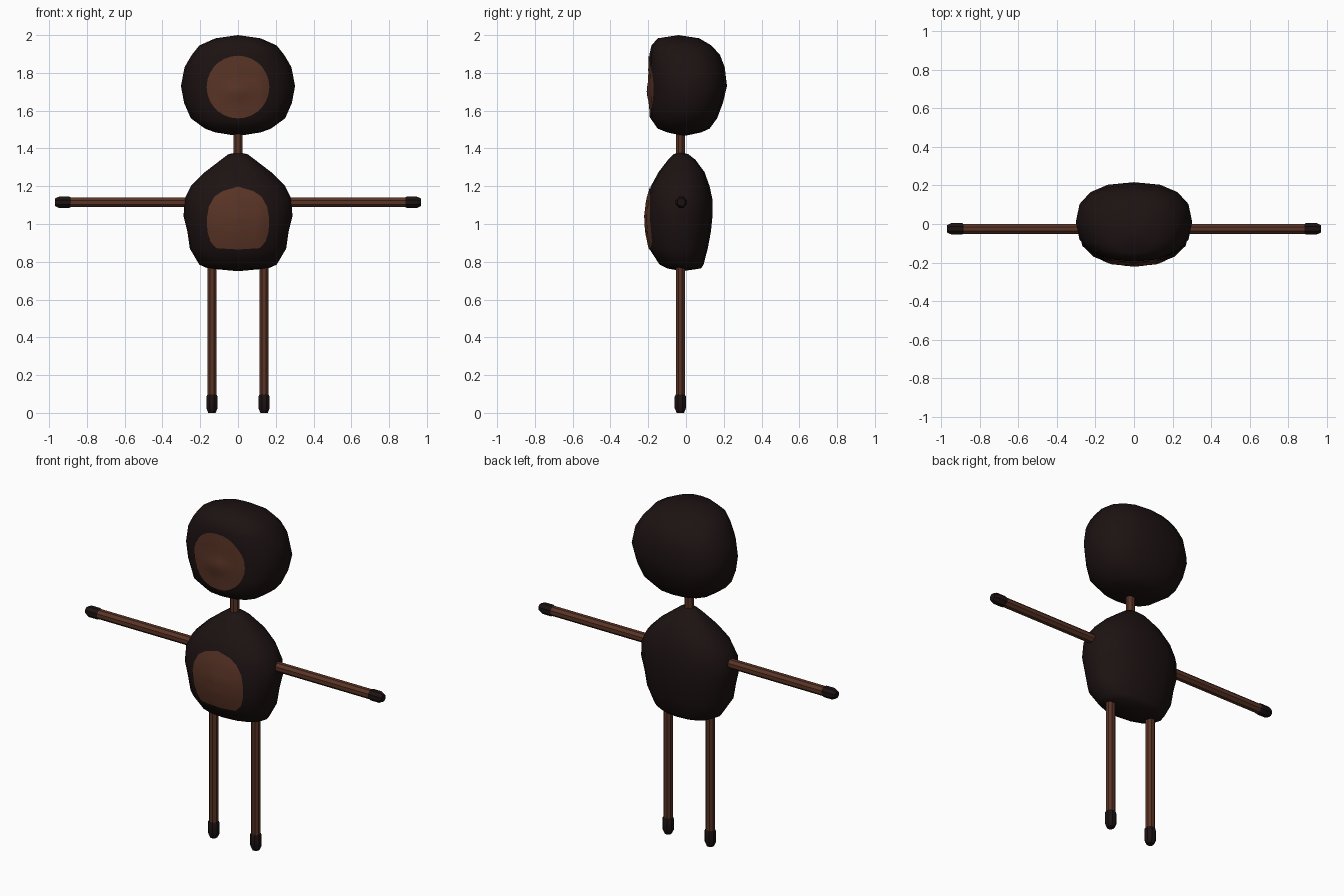
import bpy, bmesh, math
from mathutils import Vector
from mathutils.bvhtree import BVHTree

if "Cube" in bpy.data.objects:
    bpy.data.objects.remove(bpy.data.objects["Cube"])


def material(name, color):
    m = bpy.data.materials.new(name)
    m.diffuse_color = color
    m.use_nodes = True
    m.node_tree.nodes["Principled BSDF"].inputs["Base Color"].default_value = m.diffuse_color
    return m


FUR = material("dark_fur", (0.012, 0.006, 0.006, 1))
SKIN = material("brown_skin", (0.10, 0.034, 0.019, 1))


def finish(name, bm, mat, angle):
    bmesh.ops.recalc_face_normals(bm, faces=bm.faces[:])
    me = bpy.data.meshes.new(name)
    bm.to_mesh(me)
    me.materials.append(mat)
    ob = bpy.data.objects.new(name, me)
    bpy.context.collection.objects.link(ob)
    bpy.ops.object.select_all(action='DESELECT')
    ob.select_set(True)
    bpy.context.view_layer.objects.active = ob
    bpy.ops.object.shade_smooth_by_angle(angle=math.radians(angle))
    return ob


def loft(bm, loops, ends):
    """Skin a stack of closed loops and close both ends with a fan."""
    rows = [[bm.verts.new(p) for p in lp] for lp in loops]
    n = len(rows[0])
    for a, b in zip(rows, rows[1:]):
        for i in range(n):
            j = (i + 1) % n
            bm.faces.new((a[i], a[j], b[j], b[i]))
    for row, tip in ((rows[0], ends[0]), (rows[-1], ends[1])):
        t = bm.verts.new(tip)
        for i in range(n):
            bm.faces.new((row[i], row[(i + 1) % n], t))


def blob(name, rings, ends, power, sides=16):
    """Rings are (z, half width, front y, back y)."""
    loops = []
    for z, w, yf, yb in rings:
        lp = []
        for i in range(sides):
            a = 2 * math.pi * i / sides
            c, s = math.cos(a), math.sin(a)
            x = w * math.copysign(abs(c) ** (2 / power), c)
            y = (yf + yb) / 2 + (yb - yf) / 2 * math.copysign(abs(s) ** (2 / power), s)
            lp.append((x, y, z))
        loops.append(lp)
    bm = bmesh.new()
    loft(bm, loops, ends)
    bm.normal_update()
    tree = BVHTree.FromBMesh(bm)
    finish(name, bm, FUR, 60)
    return tree


def patch(name, tree, outline, centre_z, bump=None, steps=7):
    """Skin patch laid over the front of a blob."""
    bm = bmesh.new()

    def put(x, z):
        hit = tree.ray_cast(Vector((x, -2, z)), Vector((0, 1, 0)))[0]
        y = hit.y - 0.004
        if bump:
            y -= bump(x, z)
        return bm.verts.new((x, y, z))

    mid, prev = put(0, centre_z), None
    n = len(outline)
    for k in range(1, steps + 1):
        f = k / steps
        row = [put(x * f, centre_z + (z - centre_z) * f) for x, z in outline]
        for i in range(n):
            j = (i + 1) % n
            bm.faces.new((mid, row[i], row[j]) if prev is None
                         else (prev[i], row[i], row[j], prev[j]))
        prev = row
    bm.normal_update()
    ob = finish(name, bm, SKIN, 60)
    if sum(p.normal.y for p in ob.data.polygons) > 0:
        ob.data.flip_normals()


def rod(name, start, direction, profile, mat, sides=8):
    """Profile is (distance along the axis, radius)."""
    d = Vector(direction)
    u = d.orthogonal().normalized()
    v = d.cross(u)
    s = Vector(start)
    loops = []
    for t, r in profile:
        ang = [2 * math.pi * (i + 0.5) / sides for i in range(sides)]
        loops.append([s + d * t + (u * math.cos(a) + v * math.sin(a)) * r for a in ang])
    bm = bmesh.new()
    loft(bm, loops, (s + d * profile[0][0], s + d * profile[-1][0]))
    finish(name, bm, mat, 30)


# Head
head = blob("head", [
    (1.485, 0.12, -0.10, 0.08), (1.505, 0.175, -0.15, 0.125),
    (1.56, 0.25, -0.188, 0.165), (1.64, 0.285, -0.192, 0.195),
    (1.73, 0.302, -0.195, 0.217), (1.83, 0.283, -0.196, 0.205),
    (1.895, 0.245, -0.194, 0.18), (1.945, 0.205, -0.183, 0.135),
    (1.983, 0.12, -0.15, 0.07)], ((0, -0.01, 1.466), (0, -0.04, 2.0)), 2.4)


def muzzle(x, z):
    return 0.010 * math.exp(-(x / 0.08) ** 2 - ((z - 1.70) / 0.045) ** 2)


oval = [(0.166 * math.cos(2 * math.pi * i / 28), 1.725 + 0.166 * math.sin(2 * math.pi * i / 28))
        for i in range(28)]
patch("face", head, oval, 1.725, muzzle)

# Torso
torso = blob("torso", [
    (0.765, 0.16, -0.10, 0.08), (0.785, 0.205, -0.14, 0.093),
    (0.87, 0.255, -0.195, 0.115), (0.96, 0.268, -0.213, 0.132),
    (1.04, 0.288, -0.218, 0.14), (1.13, 0.284, -0.207, 0.14),
    (1.20, 0.25, -0.186, 0.125), (1.275, 0.175, -0.145, 0.098),
    (1.34, 0.09, -0.095, 0.05), (1.37, 0.05, -0.065, 0.012)],
    ((0, -0.02, 0.75), (0, -0.03, 1.38)), 2.2)
half = [(0.08, 1.175), (0.125, 1.145), (0.155, 1.09), (0.165, 1.03),
        (0.162, 0.96), (0.145, 0.905), (0.115, 0.872)]
belly = [(0, 1.198)] + half + [(0, 0.865)] + [(-x, z) for x, z in reversed(half)]
patch("belly", torso, belly, 1.02)

# Neck
rod("neck", (0, -0.03, 1.33), (0, 0, 1), [(0, 0.026), (0.2, 0.026)], SKIN)

# Limbs with rounded dark tips
TIP = [(0, 0.024), (0.012, 0.032), (0.068, 0.032), (0.09, 0.021)]
for side, s in (("left", 1), ("right", -1)):
    rod(side + "_arm", (s * 0.2, -0.025, 1.115), (s, 0, 0), [(0, 0.028), (0.7, 0.028)], SKIN)
    rod(side + "_hand", (s * 0.88, -0.025, 1.115), (s, 0, 0), TIP, FUR)
    rod(side + "_leg", (s * 0.138, -0.03, 0.85), (0, 0, -1), [(0, 0.026), (0.77, 0.026)], SKIN)
    rod(side + "_foot", (s * 0.138, -0.03, 0.10), (0, 0, -1),
        [(t * 1.11, r) for t, r in TIP], FUR)
